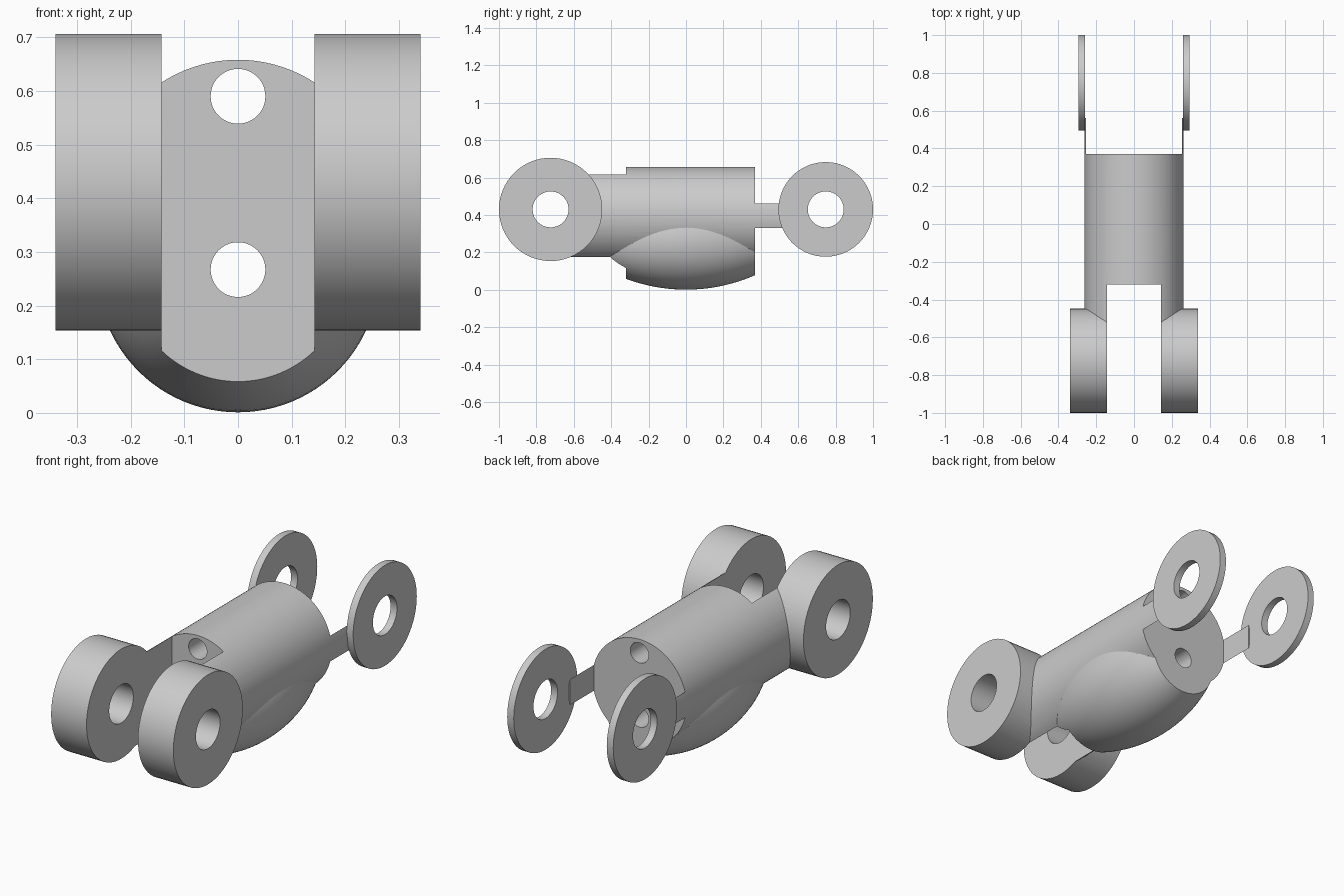
import bpy
import bmesh
import math
from mathutils import Matrix

cube = bpy.data.objects.get("Cube")
if cube:
    bpy.data.objects.remove(cube, do_unlink=True)

grey = bpy.data.materials.new("plain grey")
grey.use_nodes = True
colour = (0.6, 0.6, 0.6, 1)
grey.diffuse_color = colour
grey.node_tree.nodes["Principled BSDF"].inputs["Base Color"].default_value = colour


def finish(name, bm):
    bmesh.ops.recalc_face_normals(bm, faces=bm.faces)
    mesh = bpy.data.meshes.new(name)
    bm.to_mesh(mesh)
    bm.free()
    mesh.materials.append(grey)
    obj = bpy.data.objects.new(name, mesh)
    bpy.context.collection.objects.link(obj)
    return obj


def lathe(name, profile, axis, centre, sides=64):
    """Solid of revolution: profile is (distance along axis, radius)."""
    bm = bmesh.new()
    rings = []
    for along, radius in profile:
        ring = []
        for i in range(sides):
            a = math.tau * i / sides
            u, v = radius * math.cos(a), radius * math.sin(a)
            co = (along, u, v) if axis == "X" else (u, along, v)
            ring.append(bm.verts.new([p + q for p, q in zip(co, centre)]))
        rings.append(ring)
    for a, b in zip(rings, rings[1:]):
        for i in range(sides):
            j = (i + 1) % sides
            bm.faces.new((a[i], a[j], b[j], b[i]))
    bm.faces.new(rings[0])
    bm.faces.new(rings[-1])
    return finish(name, bm)


def rod(name, axis, start, end, radius, centre, sides=64):
    return lathe(name, [(start, radius), (end, radius)], axis, centre, sides)


def box(name, half_x, y0, y1):
    bm = bmesh.new()
    place = Matrix.Translation((0, (y0 + y1) / 2, 0.4))
    bmesh.ops.create_cube(bm, size=1, matrix=place @ Matrix.Diagonal((2 * half_x, y1 - y0, 2, 1)))
    return finish(name, bm)


def combine(target, tool, operation):
    mod = target.modifiers.new(operation.title(), "BOOLEAN")
    mod.operation = operation
    mod.solver = "EXACT"
    mod.object = tool
    bpy.ops.object.select_all(action="DESELECT")
    bpy.context.view_layer.objects.active = target
    target.select_set(True)
    bpy.ops.object.modifier_apply(modifier=mod.name)
    bpy.data.objects.remove(tool, do_unlink=True)


FRONT, BACK = -0.32, 0.37      # flat end faces of the body
PIVOT_Z = 0.43

# Main barrel, with a bulging belly below it
body = rod("body", "Y", -0.7, 0.56, 0.262, (0, 0, 0.396), 96)
bulge = 0.92
steps = 24
profile = []
for i in range(steps + 1):
    y = -0.5 + (BACK + 0.5) * i / steps
    profile.append((y, 0.263 - bulge + math.sqrt(bulge ** 2 - y ** 2)))
combine(body, lathe("belly", profile, "Y", (0, 0, 0.264), 96), "UNION")

# Slots leave the two front arms and the thin rear straps
combine(body, box("front_slot", 0.143, -1.2, FRONT), "DIFFERENCE")
combine(body, box("rear_slot", 0.2538, BACK, 1.2), "DIFFERENCE")

# Two bores running lengthwise
for z in (0.267, 0.59):
    combine(body, rod("bore", "Y", -1, 1, 0.051, (0, 0, z), 48), "DIFFERENCE")

# Thick front lugs and thin rear rings, all sharing one pivot hole size
for side in (-1, 1):
    lug = rod("front_lug", "X", side * 0.143, side * 0.34, 0.276, (0, -0.724, PIVOT_Z))
    combine(body, lug, "UNION")
    ring = rod("rear_ring", "X", side * 0.259, side * 0.295, 0.253, (0, 0.747, PIVOT_Z))
    combine(body, ring, "UNION")
for y in (-0.724, 0.747):
    combine(body, rod("pivot_hole", "X", -0.5, 0.5, 0.096, (0, y, PIVOT_Z), 48), "DIFFERENCE")

bpy.ops.object.shade_smooth_by_angle(angle=math.radians(25))
